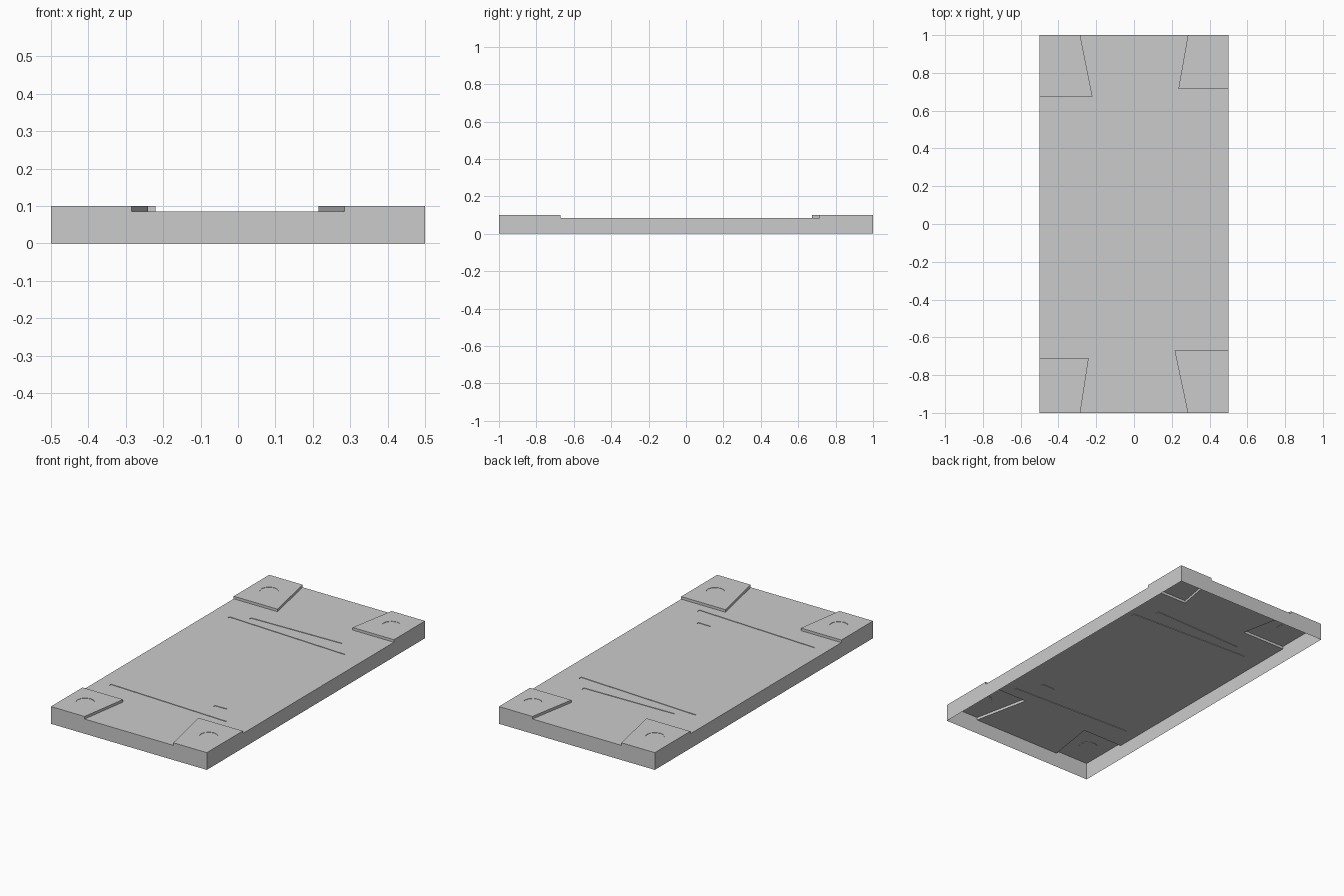
import bpy, bmesh, math
from mathutils import Vector

if "Cube" in bpy.data.objects:
    bpy.data.objects.remove(bpy.data.objects["Cube"])

TOP, DECK = 0.10, 0.085      # corner plate height, recessed deck height


def prism(name, outline, z0, z1):
    """Closed solid extruded upward from a counter-clockwise outline."""
    bm = bmesh.new()
    face = bm.faces.new([bm.verts.new((x, y, z0)) for x, y in outline])
    ext = bmesh.ops.extrude_face_region(bm, geom=[face])
    for v in ext["geom"]:
        if isinstance(v, bmesh.types.BMVert):
            v.co.z = z1
    bmesh.ops.recalc_face_normals(bm, faces=bm.faces)
    me = bpy.data.meshes.new(name)
    bm.to_mesh(me)
    bm.free()
    ob = bpy.data.objects.new(name, me)
    bpy.context.collection.objects.link(ob)
    return ob


def strip(a, b, width):
    """Tapered sliver outline from a to b."""
    a, b = Vector(a), Vector(b)
    n = (b - a).orthogonal().normalized() * width / 2
    return [a + n * 0.8, a - n * 0.8, b - n, b + n]


# Full-height panel
panel = prism("panel", [(-.5, -1), (.5, -1), (.5, 1), (-.5, 1)], 0, TOP)
cutters = []

# Cross-shaped recess that leaves the four tapered corner plates standing
cutters.append(prism("deck_recess", [
    (-.30, -1.1), (.306, -1.1), (.215, -.67), (.6, -.67),
    (.6, .715), (.235, .715), (.303, 1.1), (-.305, 1.1),
    (-.22, .675), (-.6, .675), (-.6, -.71), (-.24, -.71)], DECK, 0.2))

# Shallow nail dents in the corner plates
for x, y in [(-.385, -.85), (.39, -.825), (-.385, .835), (.385, .855)]:
    ring = [(x + .05 * math.cos(i * math.tau / 12),
             y + .05 * math.sin(i * math.tau / 12)) for i in range(12)]
    cutters.append(prism("nail_dent", ring, TOP - 0.002, 0.2))

# Scratches in the deck
for a, b, w in [((-.29, .525), (.285, .538), .022),
                ((-.39, .472), (.375, .435), .020),
                ((-.42, -.572), (.345, -.605), .020),
                ((.18, -.475), (.26, -.475), .018)]:
    cutters.append(prism("scratch", strip(a, b, w), DECK - 0.003, 0.2))

for c in cutters:
    m = panel.modifiers.new(c.name, "BOOLEAN")
    m.operation, m.solver, m.object = "DIFFERENCE", "EXACT", c

# Bake the cuts, then open the underside so the panel is a thin shell
dg = bpy.context.evaluated_depsgraph_get()
bm = bmesh.new()
bm.from_mesh(bpy.data.meshes.new_from_object(panel.evaluated_get(dg)))
under = [f for f in bm.faces if all(v.co.z < 1e-4 for v in f.verts)]
bmesh.ops.delete(bm, geom=under, context="FACES")
panel.modifiers.clear()
bm.to_mesh(panel.data)
bm.free()
for c in cutters:
    bpy.data.objects.remove(c)

bpy.context.view_layer.objects.active = panel
panel.select_set(True)
bpy.ops.object.shade_smooth_by_angle(angle=math.radians(35))
